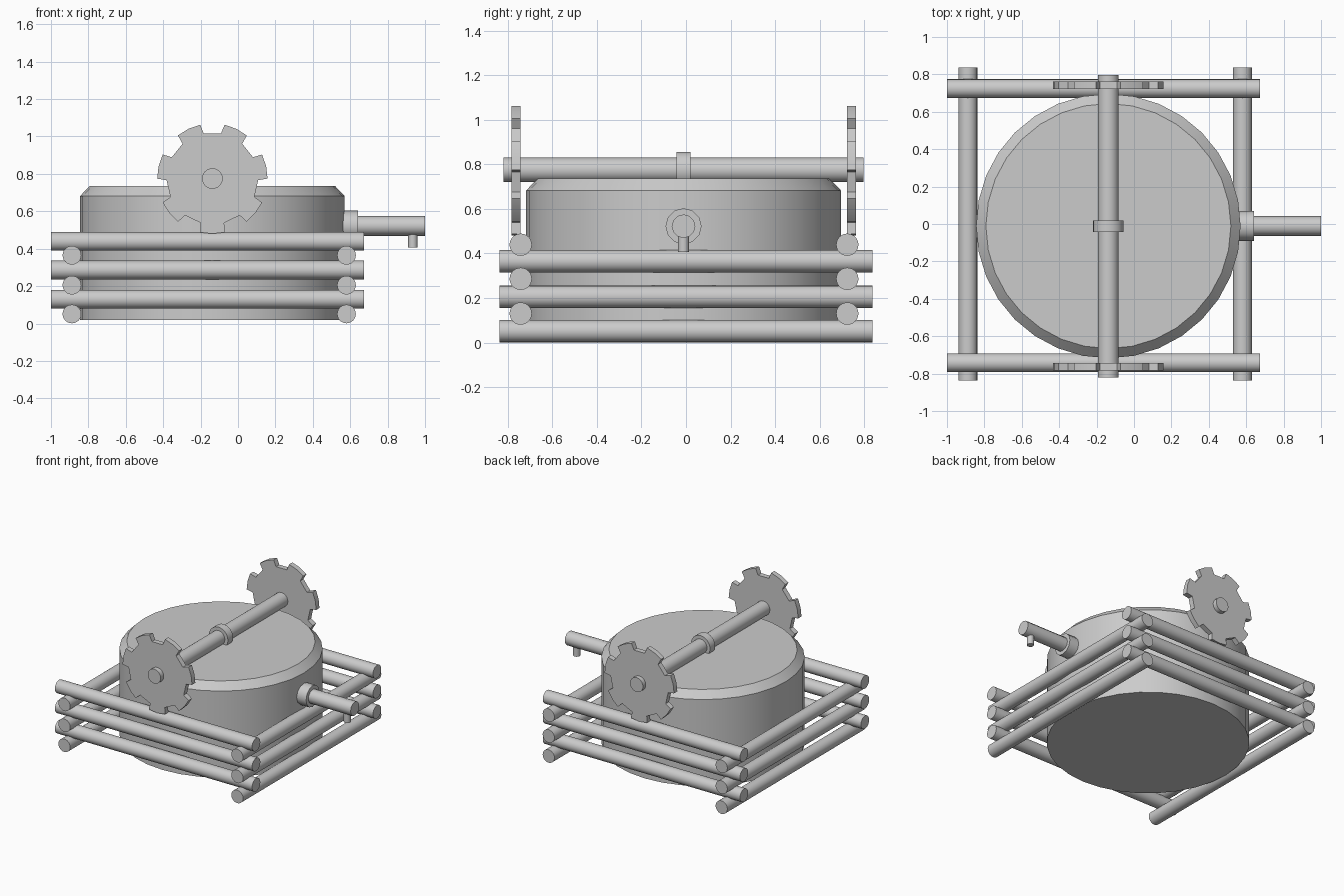
import bpy, math
from mathutils import Vector

if "Cube" in bpy.data.objects:
    bpy.data.objects.remove(bpy.data.objects["Cube"])

CX, CY = -0.137, -0.011      # drum axis
AXLE_Z = 0.775


def finish(name, verts, faces):
    mesh = bpy.data.meshes.new(name)
    mesh.from_pydata(verts, [], faces)
    obj = bpy.data.objects.new(name, mesh)
    bpy.context.collection.objects.link(obj)
    bpy.ops.object.select_all(action='DESELECT')
    obj.select_set(True)
    bpy.context.view_layer.objects.active = obj
    bpy.ops.object.mode_set(mode='EDIT')
    bpy.ops.mesh.select_all(action='SELECT')
    bpy.ops.mesh.normals_make_consistent(inside=False)
    bpy.ops.object.mode_set(mode='OBJECT')
    bpy.ops.object.shade_smooth_by_angle(angle=math.radians(38))
    return obj


def lathe(name, start, axis, profile, sides=24):
    """Solid of revolution; profile is (distance along axis, radius) pairs."""
    rot = Vector(axis).to_track_quat('Z', 'Y')
    verts = [Vector(start) + rot @ Vector((r * math.cos(a), r * math.sin(a), d))
             for d, r in profile
             for a in (2 * math.pi * i / sides for i in range(sides))]
    n = len(profile)
    faces = [(k * sides + i, k * sides + (i + 1) % sides,
              (k + 1) * sides + (i + 1) % sides, (k + 1) * sides + i)
             for k in range(n - 1) for i in range(sides)]
    faces += [tuple(range(sides)), tuple(range((n - 1) * sides, n * sides))]
    return finish(name, verts, faces)


def gear(name, y0, y1, teeth=7, outer=0.295, root=0.245):
    step = 2 * math.pi / teeth
    outline = []
    for t in range(teeth):
        mid = math.radians(-90) + t * step
        for off, r in ((-14.9, root), (-12.9, outer), (0, outer), (12.9, outer), (14.9, root)):
            a = mid + math.radians(off)
            outline.append((CX + r * math.cos(a), AXLE_Z + r * math.sin(a)))
    n = len(outline)
    verts = [(x, y, z) for y in (y0, y1) for x, z in outline]
    faces = [(i, (i + 1) % n, n + (i + 1) % n, n + i) for i in range(n)]
    faces += [tuple(range(n)), tuple(range(n, 2 * n))]
    return finish(name, verts, faces)


# Drum with a bevelled rim
lathe("drum", (CX, CY, 0.018), (0, 0, 1),
      [(0, 0.707), (0.664, 0.707), (0.718, 0.655)], 32)

# Log frame: alternating layers of rods
for i, (zy, zx) in enumerate(((0.051, 0.13), (0.205, 0.286), (0.365, 0.439))):
    for side, x in (("left", -0.888), ("right", 0.58)):
        lathe(f"cross_rod_{side}_{i}", (x, -0.838, zy), (0, 1, 0),
              [(0, 0.05), (1.676, 0.05)])
    for side, y in (("front", -0.742), ("back", 0.724)):
        lathe(f"long_rod_{side}_{i}", (-1.0, y, zx), (1, 0, 0),
              [(0, 0.05), (1.674, 0.05)])

# Axle, its collar and the two gears
lathe("axle", (CX, -0.82, AXLE_Z), (0, 1, 0), [(0, 0.055), (1.616, 0.055)])
lathe("axle_collar", (CX, CY - 0.031, AXLE_Z), (0, 1, 0), [(0, 0.081), (0.062, 0.081)])
gear("gear_front", -0.783, -0.743)
gear("gear_back", 0.722, 0.762)

# Spout: collar, pipe and nozzle
lathe("spout_collar", (0.54, CY, 0.522), (1, 0, 0), [(0, 0.081), (0.102, 0.081)], 12)
lathe("spout_pipe", (0.54, CY, 0.522), (1, 0, 0), [(0, 0.053), (0.46, 0.053)], 12)
lathe("spout_nozzle", (0.935, CY, 0.406), (0, 0, 1), [(0, 0.025), (0.1, 0.025)], 12)
